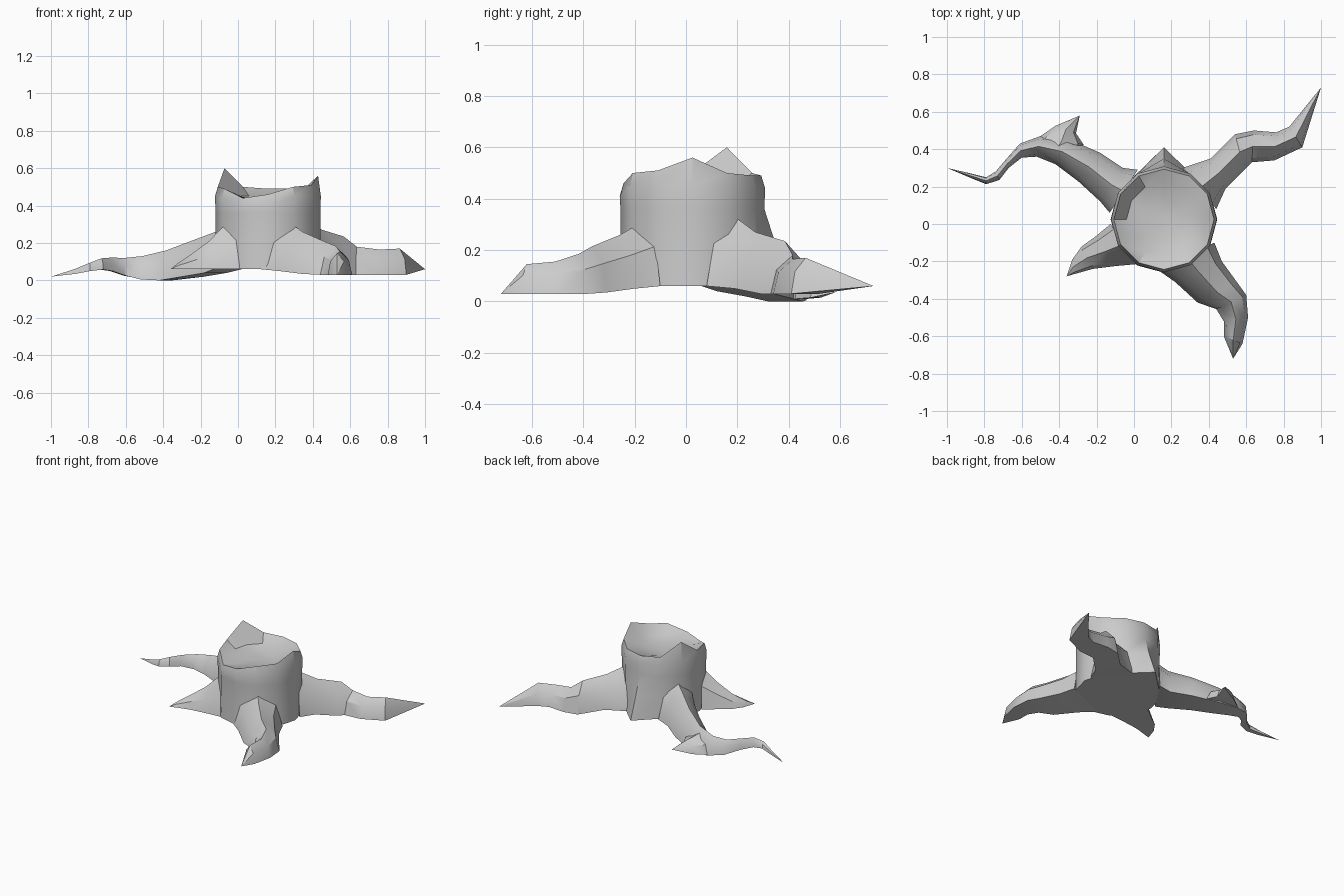
import bpy, bmesh, math

if "Cube" in bpy.data.objects:
    bpy.data.objects.remove(bpy.data.objects["Cube"])


def finish(name, bm):
    bmesh.ops.remove_doubles(bm, verts=bm.verts, dist=0.0005)
    bmesh.ops.recalc_face_normals(bm, faces=bm.faces)
    me = bpy.data.meshes.new(name)
    bm.to_mesh(me)
    bm.free()
    ob = bpy.data.objects.new(name, me)
    bpy.context.collection.objects.link(ob)
    bpy.ops.object.select_all(action='DESELECT')
    ob.select_set(True)
    bpy.context.view_layer.objects.active = ob
    bpy.ops.object.shade_smooth_by_angle(angle=math.radians(32))
    return ob


def bridge(bm, rings):
    for a, b in zip(rings, rings[1:]):
        n = len(a)
        for i in range(n):
            bm.faces.new((a[i], a[(i + 1) % n], b[(i + 1) % n], b[i]))


# Flat-bottomed root: each section is left x, y, right x, y, bottom z, ridge z
ARCH = ((0, 0), (.13, .62), (.5, 1), (.87, .62), (1, 0))


def root(name, sections, tip):
    bm = bmesh.new()
    rings = []
    for lx, ly, rx, ry, zb, zt in sections:
        rings.append([bm.verts.new((lx + (rx - lx) * f, ly + (ry - ly) * f,
                                    zb + (zt - zb) * h)) for f, h in ARCH])
    bridge(bm, rings)
    end, t = rings[-1], bm.verts.new(tip)
    for i in range(5):
        bm.faces.new((end[i], end[(i + 1) % 5], t))
    bm.faces.new(rings[0])
    return finish(name, bm)


# Trunk: 12-sided bark wall, broken rim and hollowed top
CX, CY, N = .16, .025, 12
rim = [.56, .50, .49, .49, .50, .60, .50, .49, .44, .46, .50, .51]
bm = bmesh.new()
rings = []
for r, z, rim_mix in ((.285, .06, 0), (.28, .22, 0), (.28, .36, 0),
                      (.283, -.05, 1), (.268, 0, 1), (.20, .45, 0), (.10, .435, 0)):
    ring = []
    for i in range(N):
        a = math.tau * i / N
        rr = r
        if i == 3 and not rim_mix:      # rear buttress flaring to the ground
            rr += {.06: .10, .22: .045}.get(z, 0)
        zz = z
        if rim_mix:
            zz = rim[i] if z == 0 else min(rim[i], .50) + z
        elif r == .20:
            zz = min(z, rim[i] - .01) + (.02 if i < 4 else 0)
        ring.append(bm.verts.new((CX + rr * math.cos(a), CY + rr * math.sin(a), zz)))
    rings.append(ring)
bridge(bm, rings)
bm.faces.new(rings[0])
c = bm.verts.new((CX + .03, CY, .43))
for i in range(N):
    bm.faces.new((rings[-1][i], rings[-1][(i + 1) % N], c))
finish("stump_trunk", bm)

# Roots
root("back_right_root", [
    (.26, .30, .44, .08, .06, .33), (.41, .35, .49, .19, .05, .27),
    (.54, .48, .59, .29, .03, .235), (.64, .50, .63, .33, .03, .18),
    (.76, .49, .75, .34, .03, .165), (.83, .52, .90, .41, .03, .17)],
    (1.0, .73, .06))

root("back_left_root", [
    (-.13, .06, .02, .29, .06, .31), (-.18, .12, -.06, .30, .04, .26),
    (-.30, .23, -.18, .38, .02, .215), (-.42, .32, -.35, .455, 0, .16),
    (-.52, .36, -.50, .47, .005, .13), (-.60, .355, -.61, .43, .025, .12),
    (-.67, .30, -.685, .345, .05, .122), (-.72, .235, -.74, .28, .058, .118),
    (-.79, .213, -.79, .25, .05, .095), (-.87, .245, -.88, .272, .035, .06)],
    (-1.0, .30, .02))

root("back_left_root_spur", [
    (-.52, .43, -.30, .38, .01, .13), (-.50, .47, -.27, .425, .01, .11),
    (-.42, .525, -.31, .485, .015, .10)],
    (-.29, .58, .035))

root("front_left_root", [
    (-.125, .00, .01, -.215, .06, .31), (-.21, -.07, -.10, -.225, .06, .21),
    (-.28, -.12, -.22, -.24, .06, .14), (-.33, -.19, -.32, -.268, .06, .09)],
    (-.36, -.28, .06))

root("front_right_root", [
    (.12, -.24, .43, -.10, .06, .31), (.22, -.31, .47, -.20, .05, .26),
    (.34, -.42, .55, -.31, .035, .215), (.44, -.455, .60, -.38, .03, .185),
    (.48, -.52, .61, -.50, .03, .155), (.48, -.60, .58, -.64, .03, .145)],
    (.53, -.72, .03))
